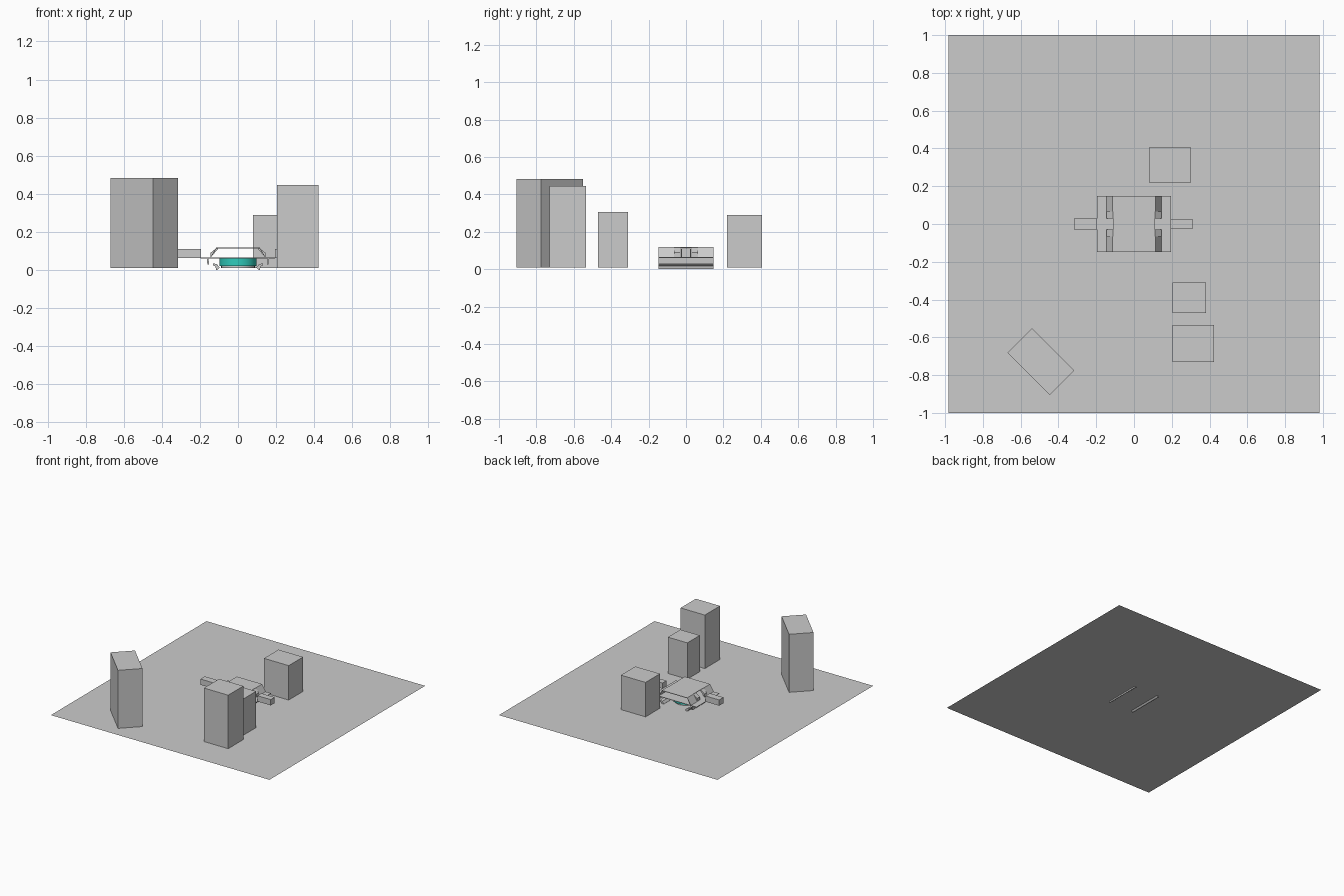
import bpy, math

if "Cube" in bpy.data.objects:
    bpy.data.objects.remove(bpy.data.objects["Cube"])


def box(name, x0, x1, y0, y1, z0, z1, rot=0.0):
    bpy.ops.mesh.primitive_cube_add(
        size=1, location=((x0 + x1) / 2, (y0 + y1) / 2, (z0 + z1) / 2), rotation=(0, 0, rot))
    ob = bpy.context.object
    ob.name = name
    ob.scale = (x1 - x0, y1 - y0, z1 - z0)
    bpy.ops.object.transform_apply(location=False, rotation=False, scale=True)
    return ob


def extrude_profile(name, pts, y0, y1):
    """Closed x-z outline extended along y."""
    n = len(pts)
    verts = [(x, y, z) for y in (y0, y1) for x, z in pts]
    faces = [tuple(range(n)), tuple(range(2 * n - 1, n - 1, -1))]
    faces += [((i + 1) % n, i, n + i, n + (i + 1) % n) for i in range(n)]
    me = bpy.data.meshes.new(name)
    me.from_pydata(verts, [], faces)
    ob = bpy.data.objects.new(name, me)
    bpy.context.collection.objects.link(ob)
    return ob


def drum(name, radius, z0, z1):
    bpy.ops.mesh.primitive_cylinder_add(
        vertices=32, radius=radius, depth=z1 - z0, location=(0, 0, (z0 + z1) / 2))
    ob = bpy.context.object
    ob.name = name
    bpy.ops.object.shade_smooth_by_angle()
    return ob


GROUND = 0.01
Y = 0.147

# Ground sheet
bpy.ops.mesh.primitive_plane_add(size=2, location=(0, 0, GROUND))
ground = bpy.context.object
ground.name = "ground"
ground.scale = (0.983, 1, 1)

# Surrounding blocks
box("block_back", 0.08, 0.302, 0.22, 0.405, GROUND, 0.29)
box("block_middle", 0.205, 0.38, -0.47, -0.31, GROUND, 0.305)
box("block_front", 0.205, 0.423, -0.73, -0.535, GROUND, 0.445)
box("block_turned", -0.652, -0.334, -0.82, -0.637, GROUND, 0.482, math.radians(-45))

# Central pavilion: deck, roof and access arms
box("deck", -0.197, 0.195, -Y, Y, 0.061, 0.065)
box("roof", -0.112, 0.112, -Y, Y, 0.114, 0.118)
box("left_arm", -0.318, -0.195, -0.028, 0.028, 0.063, 0.11)
box("right_arm", 0.193, 0.312, -0.025, 0.025, 0.063, 0.11)

# Sloped end walls with an opening, gussets, lips and feet on both ends
for s, side in ((-1, "left"), (1, "right")):
    def flip(pts):
        return [(s * x, z) for x, z in (pts if s > 0 else pts[::-1])]
    wall = flip([(0.143, 0.064), (0.147, 0.064), (0.114, 0.118), (0.11, 0.118)])
    gusset = flip([(0.10, 0.116), (0.145, 0.064), (0.145, 0.09), (0.112, 0.116)])
    lip = flip([(0.151, 0.03), (0.161, 0.03), (0.163, 0.062), (0.156, 0.062)])
    foot = flip([(0.096, 0.012), (0.11, 0.0), (0.115, 0.0), (0.118, 0.018),
                 (0.132, 0.026), (0.13, 0.035), (0.11, 0.03)])
    extrude_profile(side + "_lip", lip, -Y, Y)
    extrude_profile(side + "_foot", foot, -Y, Y)
    for a, b, c, end in ((-Y, -0.065, -0.03, "front"), (Y, 0.065, 0.03, "back")):
        extrude_profile(f"{side}_{end}_wall", wall, min(a, b), max(a, b))
        extrude_profile(f"{side}_{end}_gusset", gusset, min(b, c), max(b, c))

# Glowing drum below the deck on a grey footing
core = drum("core_drum", 0.097, 0.02, 0.061)
teal = bpy.data.materials.new("teal")
teal.diffuse_color = (0.03, 0.6, 0.5, 1)
teal.use_nodes = True
teal.node_tree.nodes["Principled BSDF"].inputs["Base Color"].default_value = teal.diffuse_color
core.data.materials.append(teal)
drum("core_footing", 0.088, GROUND, 0.02)
